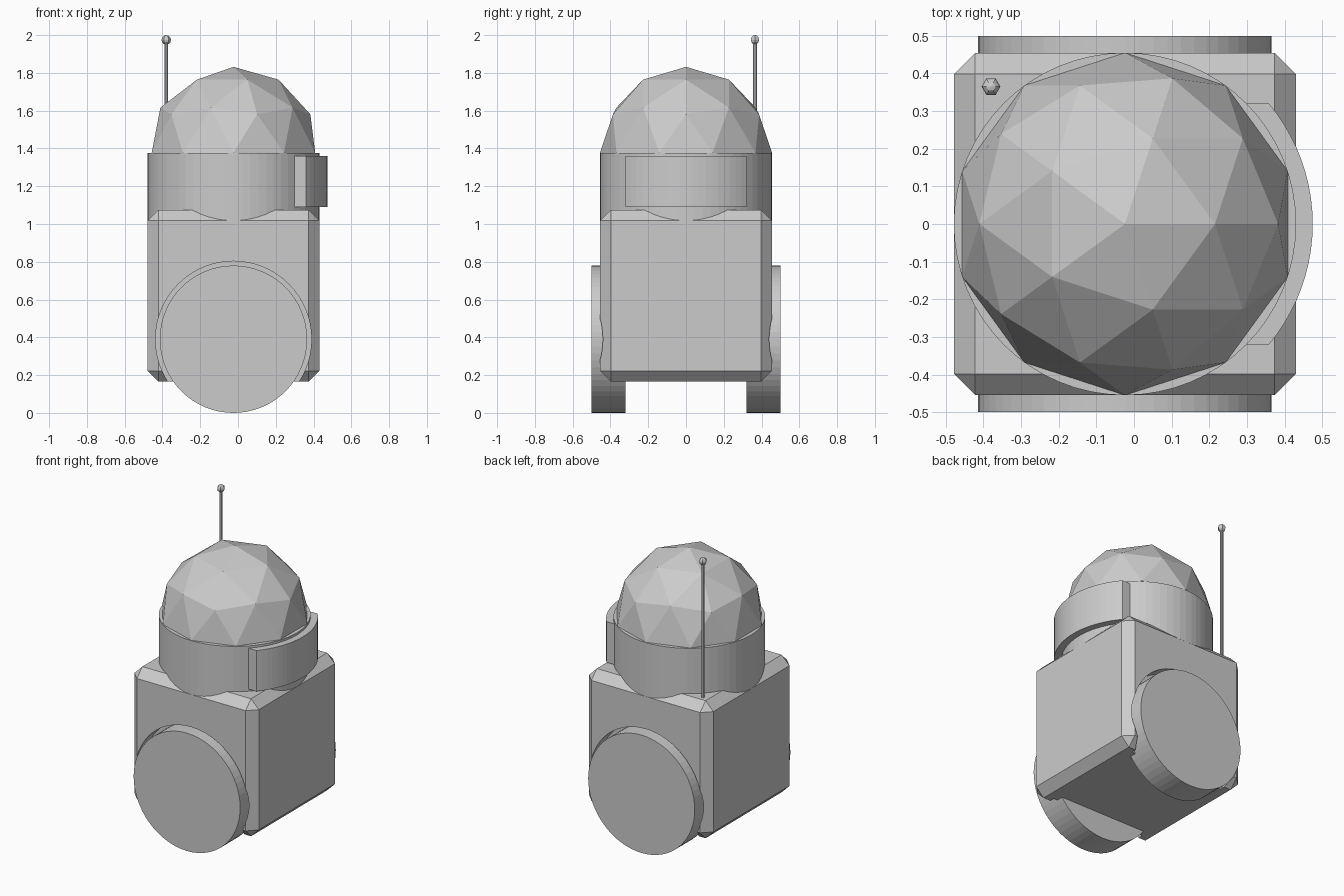
import bpy, bmesh, math
from mathutils import Matrix

default = bpy.data.objects.get("Cube")
if default:
    bpy.data.objects.remove(default, do_unlink=True)

CX = -0.024          # shared axis of body, collar and dome
RADIUS = 0.455       # half width of body, radius of collar and dome

grey = bpy.data.materials.new("plain_grey")
grey.use_nodes = True
grey.diffuse_color = (0.6, 0.6, 0.6, 1)
grey.node_tree.nodes["Principled BSDF"].inputs["Base Color"].default_value = grey.diffuse_color


def finish(name, bm):
    """Turn a bmesh into a flat shaded grey object."""
    bmesh.ops.recalc_face_normals(bm, faces=bm.faces)
    mesh = bpy.data.meshes.new(name)
    bm.to_mesh(mesh)
    bm.free()
    mesh.materials.append(grey)
    obj = bpy.data.objects.new(name, mesh)
    bpy.context.collection.objects.link(obj)
    return obj


def cylinder(name, radius, low, high, centre, sides=64, along_y=False):
    """Cylinder from low to high along z, or along y."""
    bm = bmesh.new()
    mid = (low + high) / 2
    if along_y:
        matrix = Matrix.Translation((centre[0], mid, centre[1])) @ Matrix.Rotation(math.pi / 2, 4, 'X')
    else:
        matrix = Matrix.Translation((centre[0], centre[1], mid))
    bmesh.ops.create_cone(bm, cap_ends=True, segments=sides, radius1=radius,
                          radius2=radius, depth=high - low, matrix=matrix)
    return finish(name, bm)


# Chamfered box body
bm = bmesh.new()
bmesh.ops.create_cube(bm, size=2 * RADIUS, matrix=Matrix.Translation((CX, 0, 0.62)))
bmesh.ops.bevel(bm, geom=bm.edges[:], offset=0.057, segments=1, affect='EDGES')
body = finish("body", bm)

# Wheels, each in a round well cut into the body
bpy.context.view_layer.objects.active = body
for side, sign in (("front", -1), ("back", 1)):
    low, high = sorted((sign * 0.365, sign * 0.6))
    cutter = cylinder(side + "_well_cutter", 0.413, low, high, (CX, 0.39), along_y=True)
    cutter.hide_render = True
    cut = body.modifiers.new(side + "_well", 'BOOLEAN')
    cut.operation = 'DIFFERENCE'
    cut.solver = 'EXACT'
    cut.object = cutter
    bpy.ops.object.modifier_apply(modifier=cut.name)
    bpy.data.objects.remove(cutter, do_unlink=True)
    low, high = sorted((sign * 0.32, sign * 0.5))
    cylinder(side + "_wheel", 0.39, low, high, (CX, 0.39), along_y=True)

# Collar under the dome
cylinder("collar", RADIUS, 1.018, 1.375, (CX, 0))

# Faceted dome: upper half of an icosphere
bm = bmesh.new()
bmesh.ops.create_icosphere(bm, subdivisions=2, radius=RADIUS,
                           matrix=Matrix.Translation((CX, 0, 1.377)))
lower = [f for f in bm.faces if f.calc_center_median().z < 1.37]
bmesh.ops.delete(bm, geom=lower, context='FACES')
finish("dome", bm)

# Curved visor with straight-cut ends
bm = bmesh.new()
half, steps = 0.32, 20
outline = []
for radius, direction in ((0.499, 1), (0.45, -1)):
    limit = math.asin(half / radius)
    for i in range(steps + 1):
        a = direction * limit * (2 * i / steps - 1)
        outline.append(bm.verts.new((CX + radius * math.cos(a), radius * math.sin(a), 1.09)))
base = bm.faces.new(outline)
top = bmesh.ops.extrude_face_region(bm, geom=[base])
bmesh.ops.translate(bm, vec=(0, 0, 0.27),
                    verts=[v for v in top["geom"] if isinstance(v, bmesh.types.BMVert)])
finish("visor", bm)

# Antenna on the back corner with a small ball tip
mast = (-0.38, 0.365)
cylinder("antenna_mast", 0.01, 1.0, 1.97, mast, sides=8)
bm = bmesh.new()
bmesh.ops.create_uvsphere(bm, u_segments=6, v_segments=6, radius=0.025,
                          matrix=Matrix.Translation((*mast, 1.975)) @ Matrix.Rotation(math.pi / 6, 4, 'Z'))
finish("antenna_ball", bm)
